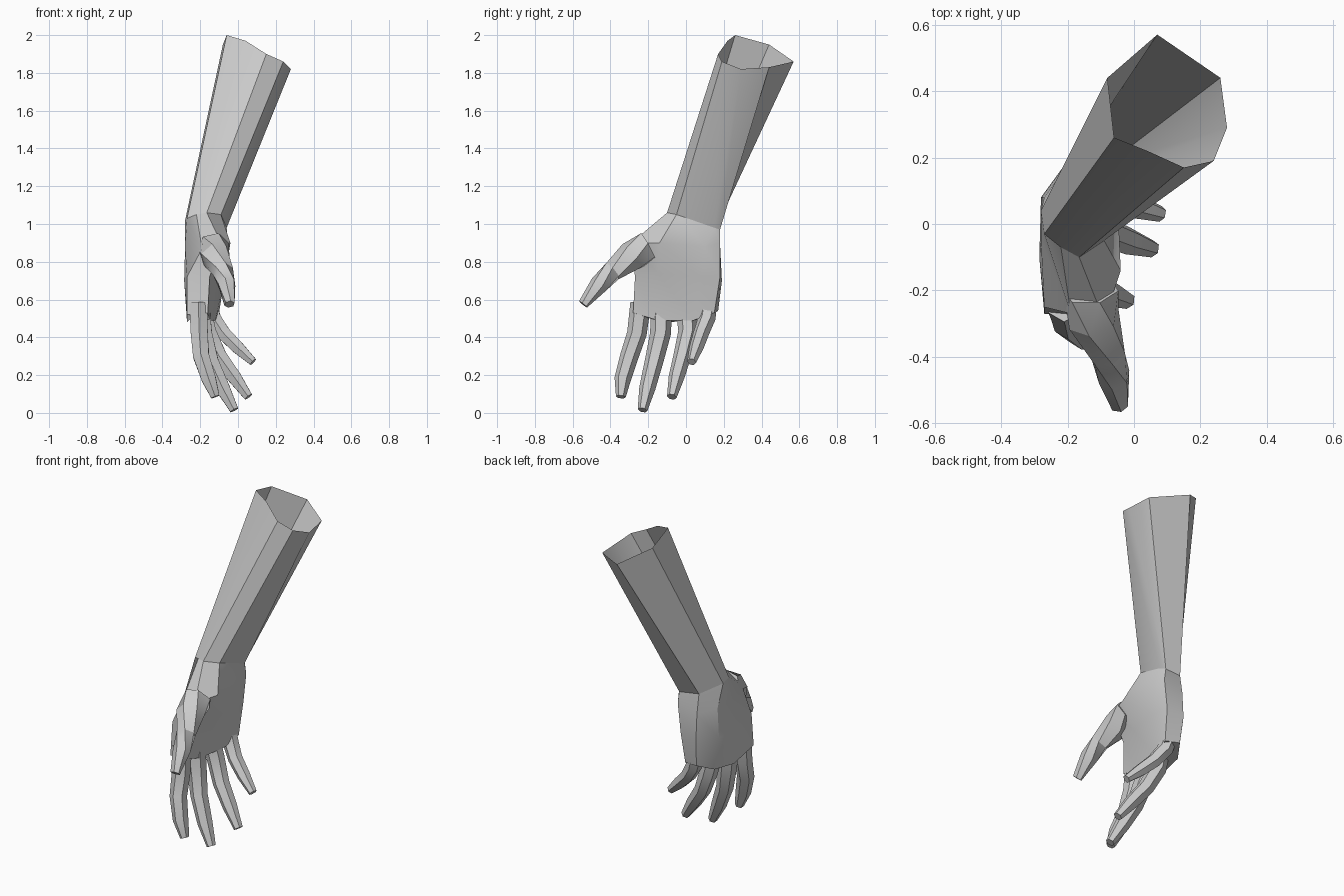
import bpy
import bmesh
import math
from mathutils import Vector

cube = bpy.data.objects.get("Cube")
if cube:
    bpy.data.objects.remove(cube, do_unlink=True)

GREY = (0.6, 0.6, 0.6, 1.0)
skin = bpy.data.materials.new("plain grey")
skin.use_nodes = True
skin.diffuse_color = GREY
skin.node_tree.nodes["Principled BSDF"].inputs["Base Color"].default_value = GREY


def loft(name, rings, cap_start=False, cap_end=True):
    """Skin a list of equal-length rings into one object."""
    bm = bmesh.new()
    loops = [[bm.verts.new(p) for p in ring] for ring in rings]
    count = len(loops[0])
    for low, high in zip(loops, loops[1:]):
        for i in range(count):
            j = (i + 1) % count
            bm.faces.new((low[i], low[j], high[j], high[i]))
    if cap_start:
        bm.faces.new(loops[0])
    if cap_end:
        bm.faces.new(loops[-1])
    bmesh.ops.recalc_face_normals(bm, faces=bm.faces)
    mesh = bpy.data.meshes.new(name)
    bm.to_mesh(mesh)
    bm.free()
    mesh.materials.append(skin)
    obj = bpy.data.objects.new(name, mesh)
    bpy.context.collection.objects.link(obj)
    bpy.ops.object.select_all(action='DESELECT')
    obj.select_set(True)
    bpy.context.view_layer.objects.active = obj
    bpy.ops.object.shade_smooth_by_angle(angle=math.radians(32))
    return obj


def digit(name, path, across, sides=6):
    """Bent hexagonal finger along (x, y, z, radius) points."""
    points = [Vector(p[:3]) for p in path]
    rings = []
    for i, (centre, station) in enumerate(zip(points, path)):
        ahead = points[min(i + 1, len(points) - 1)]
        behind = points[max(i - 1, 0)]
        along = (ahead - behind).normalized()
        depth = along.cross(Vector(across)).normalized()
        side = depth.cross(along)
        ring = []
        for k in range(sides):
            a = math.tau * k / sides
            ring.append(centre + station[3] * (math.cos(a) * side + math.sin(a) * depth))
        rings.append(ring)
    return loft(name, rings, cap_start=True)


# Forearm rim and wrist, each ring running from thumb side across the palm
# to the little finger side and back over the knuckles
rim = [(.15, .17, 1.9), (.24, .19, 1.86), (.28, .29, 1.82), (.26, .44, 1.83),
       (.07, .57, 1.86), (-.08, .44, 1.95), (-.06, .26, 2), (.04, .22, 1.97)]
wrist = [(-.165, -.1, 1.06), (-.09, -.05, 1.05), (-.06, .15, .98), (-.08, .18, .97),
         (-.2, .16, .98), (-.28, .04, 1.02), (-.27, -.03, 1.03), (-.22, -.07, 1.05)]

# Palm sections
heel = [(-.09, -.29, .9), (-.04, -.14, .9), (-.05, .1, .88), (-.07, .18, .9),
        (-.2, .18, .86), (-.27, .08, .88), (-.28, -.05, .88), (-.19, -.27, .87)]
middle = [(-.15, -.27, .72), (-.12, -.15, .74), (-.07, .08, .72), (-.09, .18, .72),
          (-.2, .19, .7), (-.28, .08, .7), (-.285, -.1, .7), (-.27, -.25, .72)]
knuckles = [(-.16, -.28, .53), (-.15, -.15, .49), (-.12, .04, .49), (-.1, .15, .53),
            (-.19, .17, .54), (-.25, .08, .5), (-.27, -.08, .48), (-.27, -.27, .52)]

loft("forearm", [rim, wrist], cap_end=False)
loft("palm", [wrist, heel, middle, knuckles])

# Fingers and thumb
Y = (0, 1, 0)
digit("index_finger", [(-.21, -.24, .58, .055), (-.205, -.26, .42, .052),
                       (-.195, -.3, .3, .049), (-.155, -.335, .18, .044),
                       (-.12, -.345, .085, .026)], Y)
digit("middle_finger", [(-.2, -.13, .56, .058), (-.185, -.135, .42, .055),
                        (-.145, -.17, .27, .049), (-.08, -.205, .13, .043),
                        (-.02, -.23, .015, .026)], Y)
digit("ring_finger", [(-.19, 0, .56, .054), (-.16, .01, .43, .051),
                      (-.1, -.02, .3, .047), (-.02, -.05, .19, .042),
                      (.055, -.075, .085, .026)], Y)
digit("little_finger", [(-.16, .12, .6, .048), (-.13, .11, .5, .046),
                        (-.075, .08, .42, .042), (0, .055, .345, .038),
                        (.08, .03, .27, .024)], Y)
digit("thumb", [(-.13, -.2, .88, .085), (-.12, -.29, .83, .08), (-.08, -.39, .75, .056),
                (-.06, -.46, .68, .05), (-.045, -.545, .575, .028)], (0, 1, 1))
